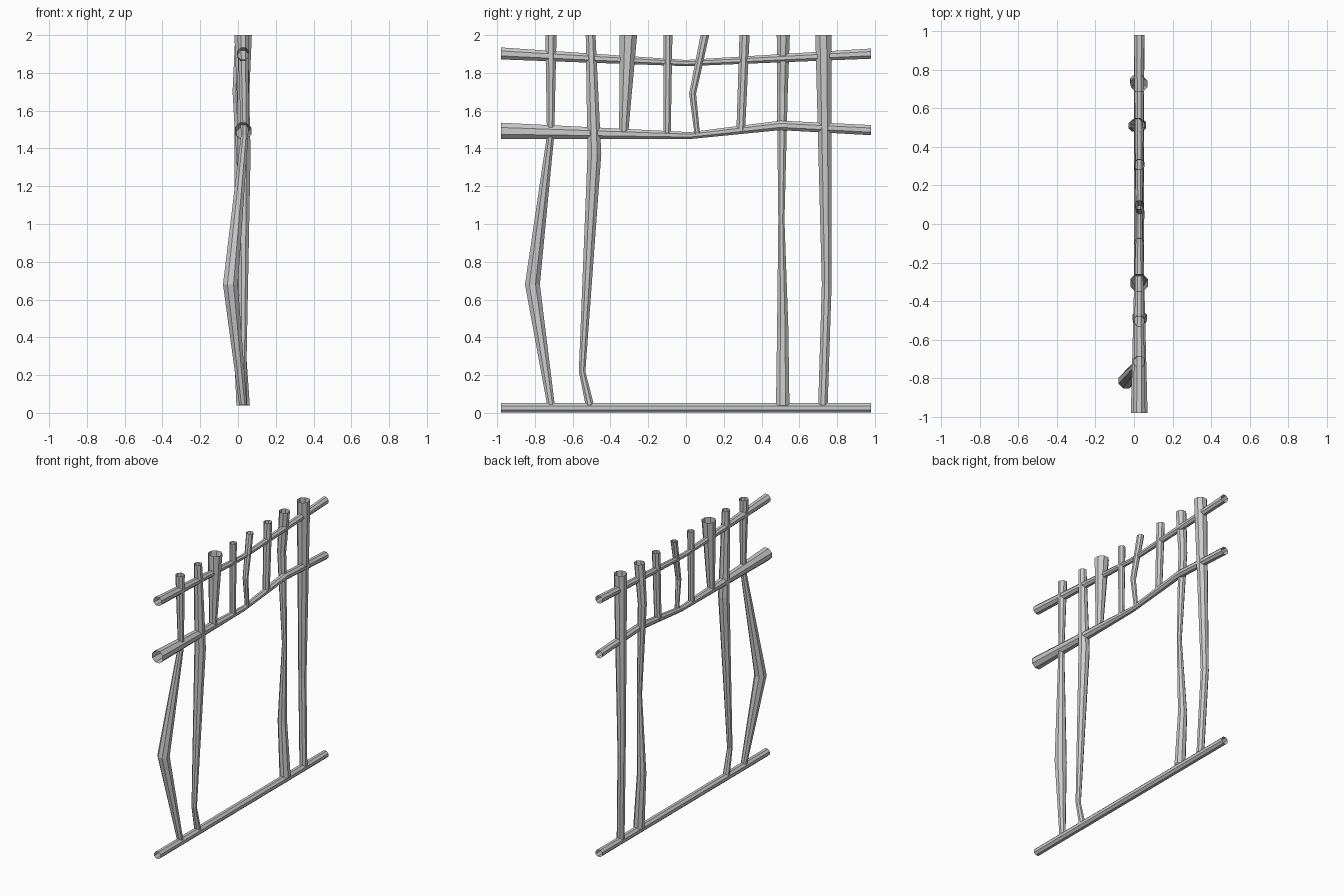
import bpy, bmesh, math

SIDES = 8
CX = 0.027  # plane of the frame


def pole(name, points, along):
    """Open, tapered, faceted pole through (x, y, z, radius) points."""
    bm = bmesh.new()
    rings = []
    for x, y, z, r in points:
        ring = []
        for i in range(SIDES):
            a = 2 * math.pi * (i + 0.5) / SIDES
            u, v = r * 1.04 * math.cos(a), r * 1.04 * math.sin(a)
            ring.append(bm.verts.new((x + u, y + v, z) if along == 'Z' else (x + v, y, z + u)))
        rings.append(ring)
    for lo, hi in zip(rings, rings[1:]):
        for i in range(SIDES):
            j = (i + 1) % SIDES
            bm.faces.new((lo[i], lo[j], hi[j], hi[i]))
    me = bpy.data.meshes.new(name)
    bm.to_mesh(me)
    bm.free()
    ob = bpy.data.objects.new(name, me)
    bpy.context.collection.objects.link(ob)


# Horizontal rails
pole("bottom_rail", [(CX, -0.98, 0.027, 0.027), (CX, 0.98, 0.027, 0.027)], 'Y')
pole("middle_rail", [(CX, -0.98, 1.493, 0.045), (CX, 0.02, 1.468, 0.019),
                     (CX, 0.5, 1.522, 0.026), (CX, 0.98, 1.497, 0.028)], 'Y')
pole("top_rail", [(CX, -0.98, 1.903, 0.033), (CX, 0, 1.852, 0.017),
                  (CX, 0.98, 1.902, 0.028)], 'Y')

# Full-height crooked posts
pole("outer_post_left", [(CX, -0.715, 0.042, 0.021), (-0.04, -0.813, 0.68, 0.041),
                         (0.035, -0.717, 1.47, 0.02), (CX, -0.715, 2, 0.031)], 'Z')
pole("inner_post_left", [(CX, -0.51, 0.042, 0.023), (CX, -0.55, 0.22, 0.018),
                         (0.03, -0.485, 1.37, 0.038), (CX, -0.505, 2, 0.027)], 'Z')
pole("inner_post_right", [(CX, 0.512, 0.04, 0.037), (0.004, 0.512, 0.45, 0.031),
                          (CX, 0.505, 1.02, 0.017), (0.0, 0.51, 1.7, 0.03),
                          (0.02, 0.515, 2, 0.036)], 'Z')
pole("outer_post_right", [(CX, 0.725, 0.042, 0.026), (0.005, 0.745, 0.68, 0.027),
                          (CX, 0.727, 2, 0.044)], 'Z')

# Short upper slats
pole("slat_1", [(CX, -0.33, 1.48, 0.025), (CX, -0.305, 2, 0.048)], 'Z')
pole("slat_2", [(CX, -0.1, 1.47, 0.02), (CX, -0.096, 2, 0.025)], 'Z')
pole("slat_3", [(0.033, 0.06, 1.47, 0.015), (0.037, 0.035, 1.69, 0.019), (CX, 0.1, 2, 0.024)], 'Z')
pole("slat_4", [(CX, 0.29, 1.495, 0.024), (CX, 0.31, 2, 0.028)], 'Z')
